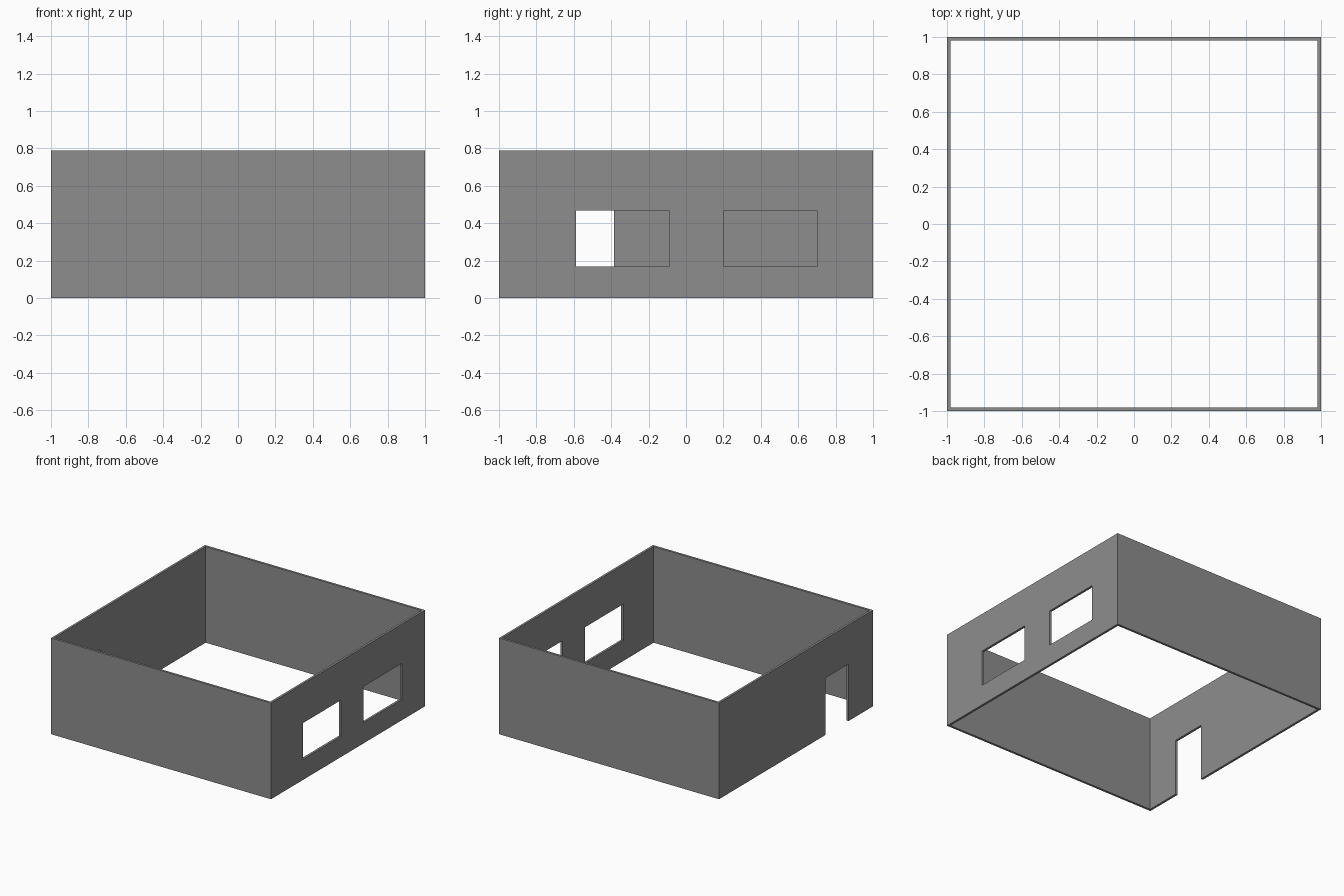
import bpy

if "Cube" in bpy.data.objects:
    bpy.data.objects.remove(bpy.data.objects["Cube"])

HEIGHT, THICK = 0.79, 0.019


def box(name, x, y, z):
    """Box from (min, max) ranges on each axis."""
    bpy.ops.mesh.primitive_cube_add(
        size=1, location=[(r[0] + r[1]) / 2 for r in (x, y, z)])
    ob = bpy.context.object
    ob.name = name
    ob.scale = [r[1] - r[0] for r in (x, y, z)]
    bpy.ops.object.transform_apply(location=True, rotation=False, scale=True)
    return ob


# Outer block that becomes the four walls
walls = box("walls", (-1, 1), (-1, 1), (0, HEIGHT))

inner = 1 - THICK
cutters = [
    # Open room interior
    box("interior_cutter", (-inner, inner), (-inner, inner), (-0.2, 1)),
    # Two windows in the right wall
    box("window_cutter", (0.9, 1.1), (-0.587, -0.09), (0.17, 0.467)),
    box("window_cutter", (0.9, 1.1), (0.204, 0.70), (0.17, 0.467)),
    # Doorway in the left wall
    box("door_cutter", (-1.1, -0.9), (-0.682, -0.385), (-0.1, 0.467)),
]

# Cut the openings, then drop the helpers
bpy.context.view_layer.objects.active = walls
for cutter in cutters:
    cutter.hide_render = True
    mod = walls.modifiers.new("opening", 'BOOLEAN')
    mod.operation = 'DIFFERENCE'
    mod.solver = 'EXACT'
    mod.object = cutter
    bpy.ops.object.modifier_apply(modifier=mod.name)
    bpy.data.objects.remove(cutter)

# Dark grey wall colour
paint = bpy.data.materials.new("dark_grey")
paint.diffuse_color = (0.27, 0.27, 0.27, 1)
paint.use_nodes = True
paint.node_tree.nodes["Principled BSDF"].inputs["Base Color"].default_value = paint.diffuse_color
walls.data.materials.clear()
walls.data.materials.append(paint)
